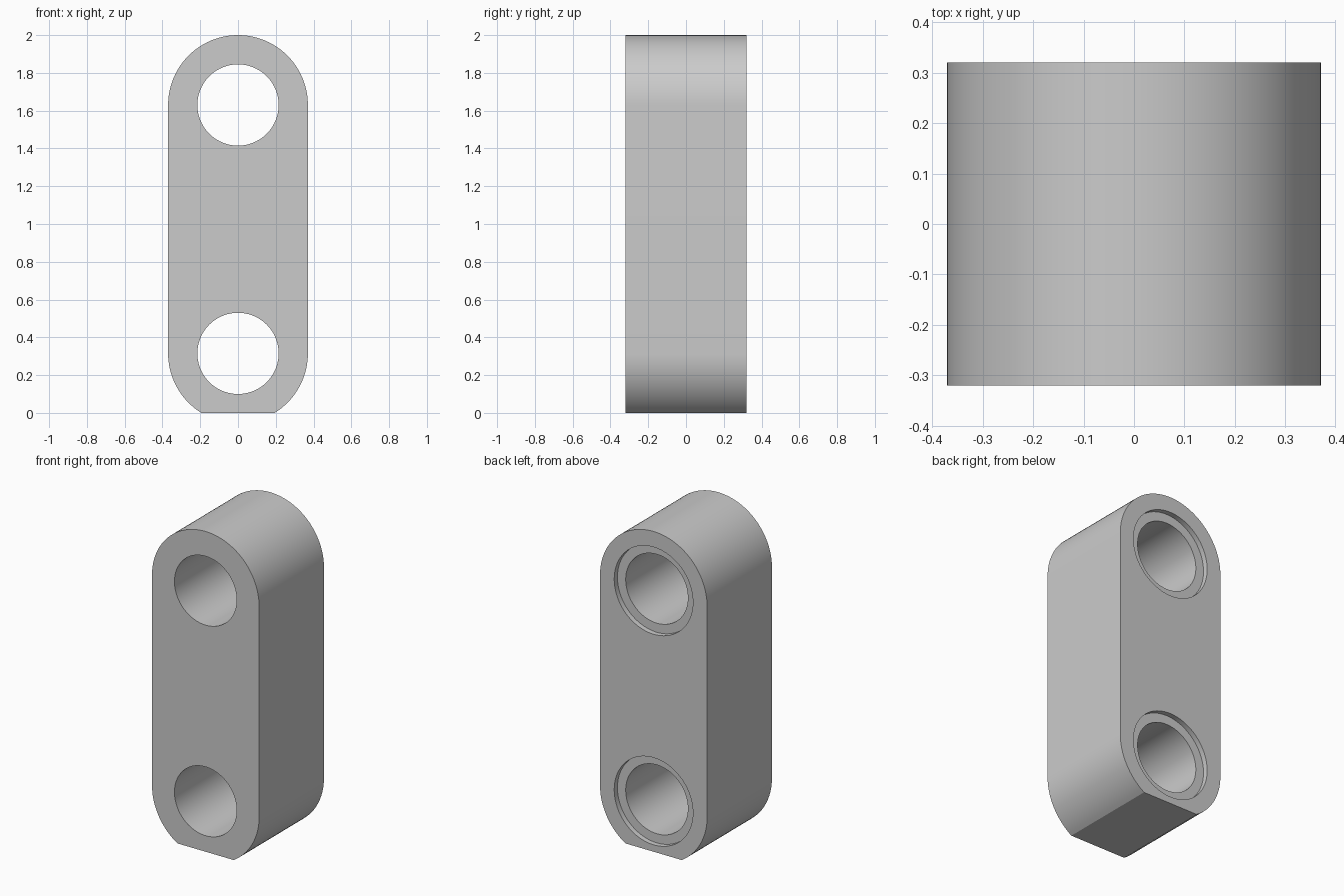
import bpy
import math
from mathutils import Vector

RADIUS, HOLE, RECESS = 0.37, 0.215, 0.272
HALF_DEPTH, RECESS_DEPTH = 0.32, 0.032
TOP_Z, LOW_Z = 1.63, 0.315
SEGMENTS = 96

default_cube = bpy.data.objects.get("Cube")
if default_cube:
    bpy.data.objects.remove(default_cube, do_unlink=True)

grey = bpy.data.materials.new("plain grey")
grey.use_nodes = True
colour = (0.6, 0.6, 0.6, 1)
grey.diffuse_color = colour
grey.node_tree.nodes["Principled BSDF"].inputs["Base Color"].default_value = colour


def prism(name, outline, y0, y1):
    """Extrude an x-z outline from y0 to y1."""
    n = len(outline)
    verts = [(x, y, z) for y in (y0, y1) for x, z in outline]
    faces = [tuple(range(n)), tuple(range(2 * n - 1, n - 1, -1))]
    faces += [(i, i + n, (i + 1) % n + n, (i + 1) % n) for i in range(n)]
    mesh = bpy.data.meshes.new(name)
    mesh.from_pydata(verts, [], faces)
    mesh.materials.append(grey)
    obj = bpy.data.objects.new(name, mesh)
    bpy.context.collection.objects.link(obj)
    return obj


def arc(radius, z, start, end, steps):
    angles = [start + (end - start) * i / steps for i in range(steps + 1)]
    return [(radius * math.cos(a), z + radius * math.sin(a)) for a in angles]


# Link body: rounded top, rounded lower corners, flat foot
foot = math.asin(LOW_Z / RADIUS)
outline = arc(RADIUS, TOP_Z, 0, math.pi, SEGMENTS // 2)
outline += arc(RADIUS, LOW_Z, math.pi, math.pi + foot, SEGMENTS // 6)
outline += arc(RADIUS, LOW_Z, -foot, 0, SEGMENTS // 6)
body = prism("link_body", outline, -HALF_DEPTH, HALF_DEPTH)

# Through holes, each with a shallow wider recess at the back
cutters = []
for label, z in (("upper", TOP_Z), ("lower", LOW_Z)):
    for part, radius, y0 in (("hole", HOLE, -1), ("recess", RECESS, HALF_DEPTH - RECESS_DEPTH)):
        circle = arc(radius, z, 0, 2 * math.pi, SEGMENTS)[:-1]
        cutter = prism(f"{label}_{part}_cutter", circle, y0, 1)
        cutter.hide_render = True
        cutters.append(cutter)

bpy.ops.object.select_all(action="DESELECT")
bpy.context.view_layer.objects.active = body
body.select_set(True)
for cutter in cutters:
    cut = body.modifiers.new(cutter.name, "BOOLEAN")
    cut.operation = "DIFFERENCE"
    cut.solver = "EXACT"
    cut.object = cutter
    bpy.ops.object.modifier_apply(modifier=cut.name)
for cutter in cutters:
    bpy.data.objects.remove(cutter, do_unlink=True)

# Smooth curved walls, crisp rims
bpy.ops.object.shade_smooth_by_angle(angle=math.radians(30))
